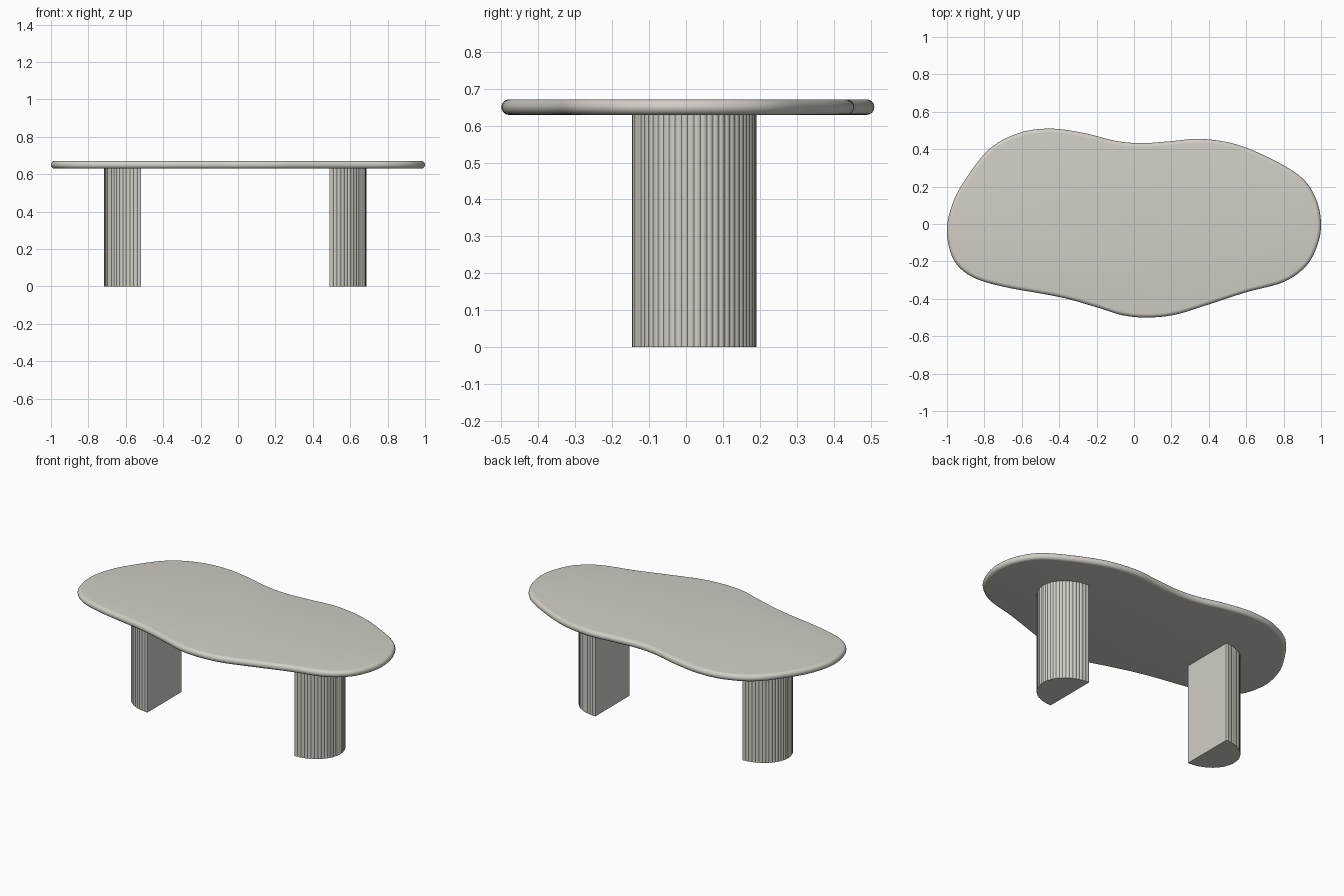
import bpy, bmesh, math
from mathutils import Vector

if "Cube" in bpy.data.objects:
    bpy.data.objects.remove(bpy.data.objects["Cube"])

stone = bpy.data.materials.new("warm pale grey")
stone.diffuse_color = (0.64, 0.62, 0.565, 1)
stone.use_nodes = True
stone.node_tree.nodes["Principled BSDF"].inputs["Base Color"].default_value = stone.diffuse_color


def finish(bm, name, angle):
    bmesh.ops.recalc_face_normals(bm, faces=bm.faces)
    mesh = bpy.data.meshes.new(name)
    bm.to_mesh(mesh)
    bm.free()
    mesh.materials.append(stone)
    ob = bpy.data.objects.new(name, mesh)
    bpy.context.collection.objects.link(ob)
    bpy.ops.object.select_all(action='DESELECT')
    ob.select_set(True)
    bpy.context.view_layer.objects.active = ob
    bpy.ops.object.shade_smooth_by_angle(angle=math.radians(angle))
    return ob


def loft(rings):
    """Skin a stack of closed rings and cap both ends."""
    bm = bmesh.new()
    loops = [[bm.verts.new(p) for p in ring] for ring in rings]
    n = len(loops[0])
    for a, b in zip(loops, loops[1:]):
        for i in range(n):
            j = (i + 1) % n
            bm.faces.new((a[i], a[j], b[j], b[i]))
    bm.faces.new(loops[0][::-1])
    bm.faces.new(loops[-1])
    return bm


def smooth_closed(pts, steps):
    """Closed Catmull-Rom curve through the points."""
    pts = [Vector(p) for p in pts]
    n, out = len(pts), []
    for i in range(n):
        a, b, c, d = (pts[(i + k) % n] for k in (-1, 0, 1, 2))
        for s in range(steps):
            t = s / steps
            out.append(0.5 * (2 * b + (c - a) * t + (2 * a - 5 * b + 4 * c - d) * t * t
                              + (3 * b - a - 3 * c + d) * t ** 3))
    return out


# Free-form table top with a fully rounded rim
OUTLINE = [(1, 0), (0.975, 0.13), (0.9, 0.245), (0.75, 0.34), (0.55, 0.425), (0.36, 0.455),
           (0.2, 0.443), (0.04, 0.432), (-0.1, 0.445), (-0.27, 0.487), (-0.45, 0.51),
           (-0.62, 0.485), (-0.78, 0.395), (-0.92, 0.21), (-0.98, 0.08), (-1, -0.05),
           (-0.965, -0.19), (-0.87, -0.28), (-0.7, -0.335), (-0.4, -0.39), (-0.2, -0.445),
           (-0.06, -0.488), (0.07, -0.5), (0.22, -0.485), (0.4, -0.43), (0.6, -0.365),
           (0.8, -0.31), (0.92, -0.225), (0.98, -0.115)]
edge = smooth_closed(OUTLINE, 6)
n = len(edge)
inward = []
for i in range(n):
    t = (edge[(i + 1) % n] - edge[i - 1]).normalized()
    inward.append(Vector((-t.y, t.x)))
R, MID = 0.021, 0.65
rings = []
for k in range(13):
    a = -math.pi / 2 + math.pi * k / 12
    rings.append([(*(p + m * R * (1 - math.cos(a))), MID + R * math.sin(a))
                  for p, m in zip(edge, inward)])
finish(loft(rings), "table_top", 40)


# Half-round fluted legs, flat face turned to the middle of the table
def leg(name, inner_x, side):
    flutes, sub, depth, half, cy = 30, 4, 0.199, 0.169, 0.022
    prof = []
    for i in range(flutes * sub + 1):
        a = -math.pi / 2 + math.pi * i / (flutes * sub)
        r = 1 - 0.018 * (1 - abs(math.sin(math.pi * i / sub)))
        prof.append((inner_x + side * depth * r * math.cos(a), cy + half * r * math.sin(a)))
    finish(loft([[(x, y, z) for x, y in prof] for z in (0, 0.635)]), name, 30)


leg("left_leg", -0.518, -1)
leg("right_leg", 0.489, 1)
